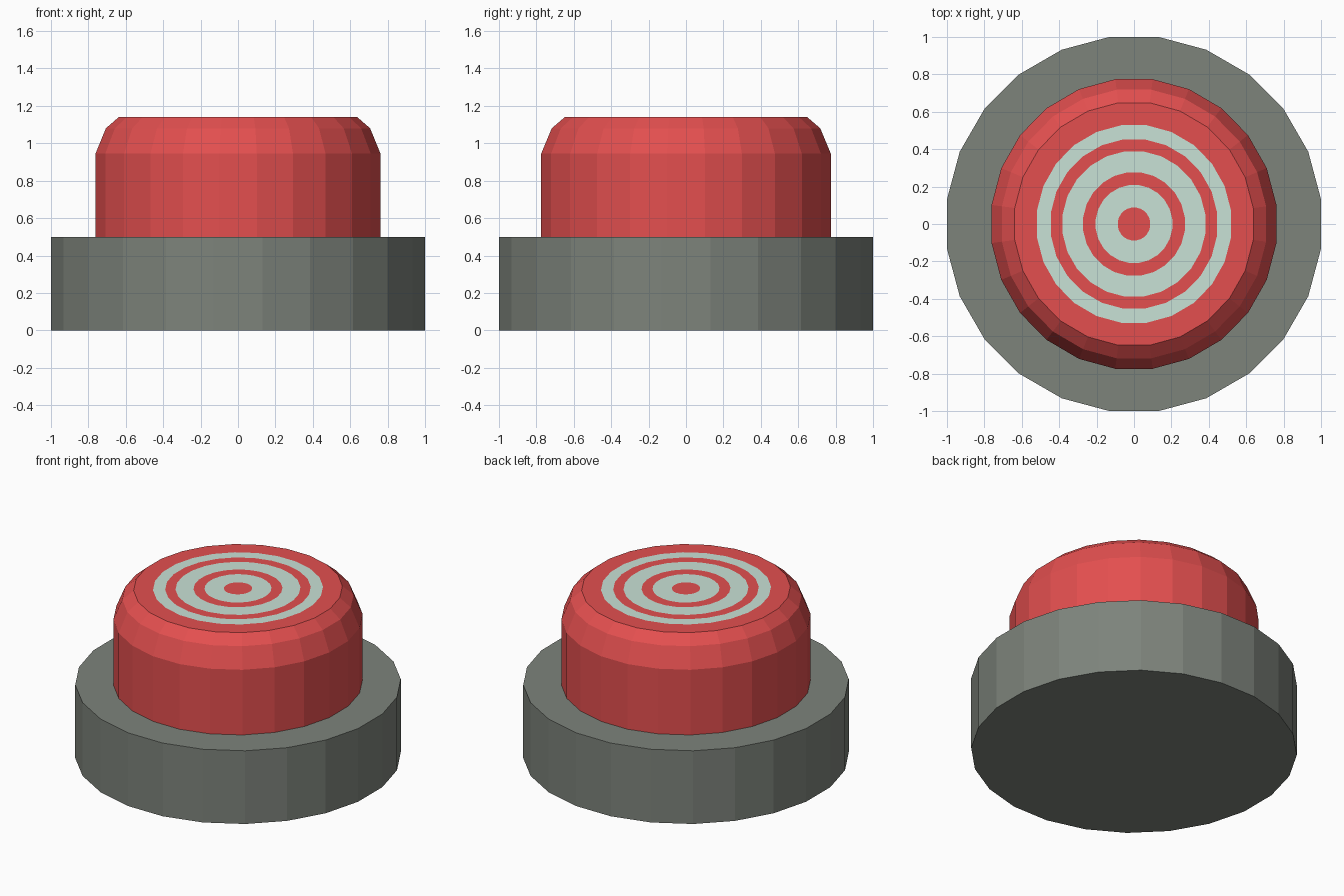
import bpy, bmesh, math

if "Cube" in bpy.data.objects:
    bpy.data.objects.remove(bpy.data.objects["Cube"])

SIDES = 24


def material(name, srgb):
    mat = bpy.data.materials.new(name)
    lin = [((c / 255 + 0.055) / 1.055) ** 2.4 for c in srgb]
    mat.diffuse_color = (*lin, 1)
    mat.use_nodes = True
    mat.node_tree.nodes["Principled BSDF"].inputs["Base Color"].default_value = mat.diffuse_color
    return mat


def lathe(name, profile, mats, bands=None, x_scale=1.0, cap_bottom=True):
    """Revolve (apothem, z) points with flats facing the axes; bands = material per step."""
    bm = bmesh.new()
    rings = []
    for apothem, z in profile:
        r = apothem / math.cos(math.pi / SIDES)
        angles = [(i + 0.5) * math.tau / SIDES for i in range(SIDES)]
        rings.append([bm.verts.new((r * math.cos(a) * x_scale, r * math.sin(a), z))
                      for a in angles])
    bands = bands or [0] * len(profile)
    for low, high, band in zip(rings, rings[1:], bands):
        for i in range(SIDES):
            j = (i + 1) % SIDES
            bm.faces.new((low[i], low[j], high[j], high[i])).material_index = band
    bm.faces.new(rings[-1]).material_index = bands[-1]
    if cap_bottom:
        bm.faces.new(rings[0][::-1])
    mesh = bpy.data.meshes.new(name)
    bm.to_mesh(mesh)
    bm.free()
    for mat in mats:
        mesh.materials.append(mat)
    obj = bpy.data.objects.new(name, mesh)
    bpy.context.collection.objects.link(obj)
    return obj


grey = material("housing grey", (125, 131, 123))
red = material("button red", (227, 79, 79))
pale = material("target pale green", (201, 226, 214))

# Round housing
lathe("button_housing", [(1.0, 0), (1.0, 0.5)], [grey])

# Domed push button with painted target rings on its flat top
TOP = 1.14
shell = [(0.774, 0.5), (0.774, 0.945), (0.718, 1.08), (0.648, TOP)]
target = [(r, TOP) for r in (0.528, 0.452, 0.388, 0.276, 0.208, 0.088)]
lathe("push_button", shell + target, [red, pale],
      bands=[0, 0, 0, 0, 1, 0, 1, 0, 1, 0], x_scale=0.984, cap_bottom=False)
